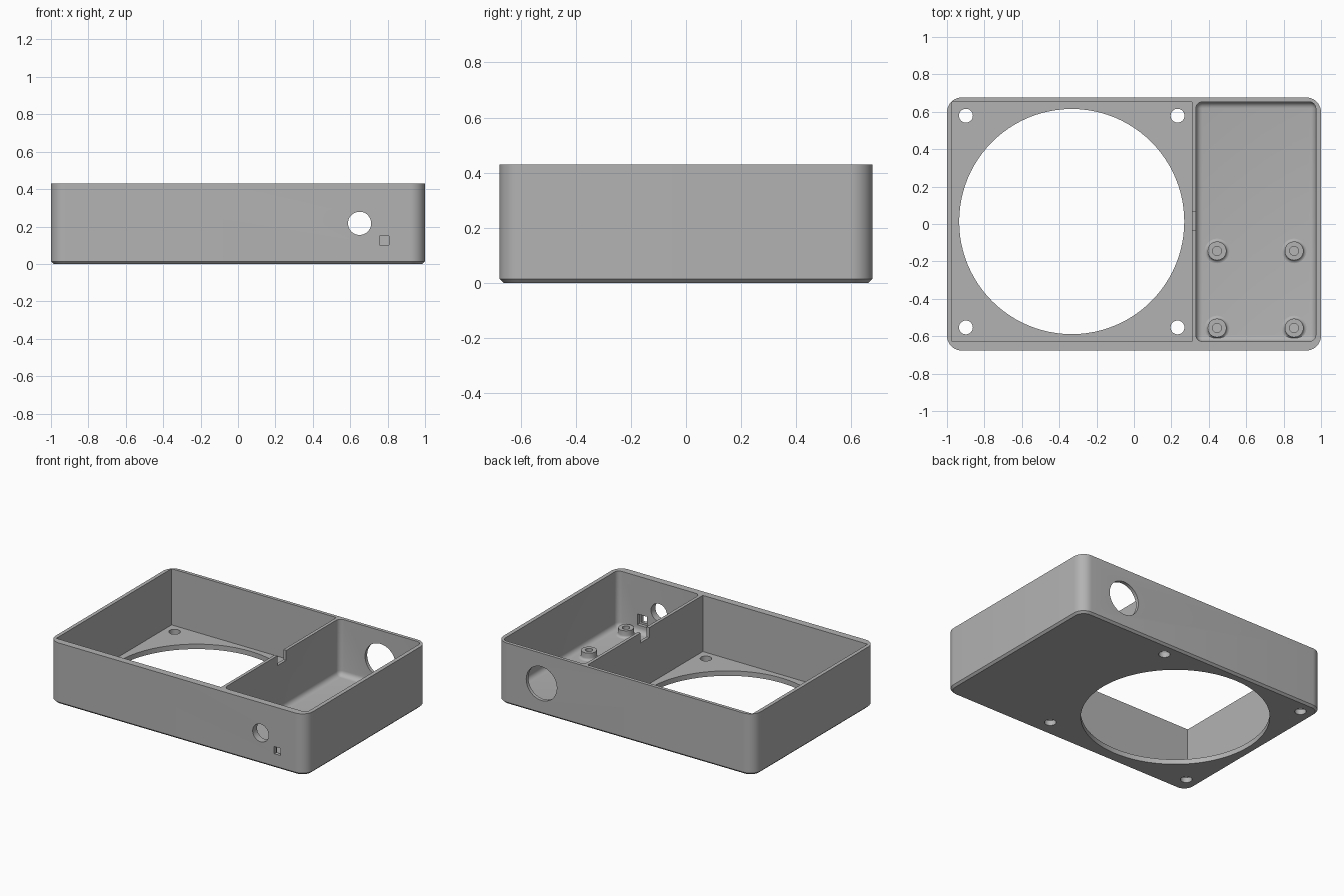
import bpy, bmesh, math
from mathutils import Matrix, Vector

default = bpy.data.objects.get("Cube")
if default:
    bpy.data.objects.remove(default, do_unlink=True)

grey = bpy.data.materials.new("matte_grey")
grey.use_nodes = True
colour = (0.45, 0.45, 0.45, 1)
grey.diffuse_color = colour
grey.node_tree.nodes["Principled BSDF"].inputs["Base Color"].default_value = colour

HALF_Y, HEIGHT, FLOOR = 0.677, 0.43, 0.035
BACK, FRONT = 0.653, -0.628          # inner faces of the back and front walls
FAN = (-0.333, 0.013)
PORT_X, PORT_Z = 0.65, 0.217


def make_object(name, bm):
    bmesh.ops.recalc_face_normals(bm, faces=bm.faces)
    mesh = bpy.data.meshes.new(name)
    bm.to_mesh(mesh)
    bm.free()
    mesh.materials.append(grey)
    obj = bpy.data.objects.new(name, mesh)
    bpy.context.collection.objects.link(obj)
    return obj


def bevel(bm, test, size, segments):
    edges = [e for e in bm.edges if test(*[v.co for v in e.verts])]
    bmesh.ops.bevel(bm, geom=edges, offset=size, offset_type='OFFSET',
                    segments=segments, profile=0.5, affect='EDGES')


def upright(a, b):
    return abs(a.z - b.z) > 0.1


def box_mesh(low, high):
    bm = bmesh.new()
    bmesh.ops.create_cube(bm, size=1)
    low, high = Vector(low), Vector(high)
    for v in bm.verts:
        v.co = Vector(low[i] + (v.co[i] + 0.5) * (high[i] - low[i]) for i in range(3))
    return bm


def box(name, low, high):
    return make_object(name, box_mesh(low, high))


def cylinder(name, centre, radius, depth, along_y=False, sides=48):
    bm = bmesh.new()
    turn = Matrix.Rotation(math.pi / 2, 4, 'X') if along_y else Matrix()
    bmesh.ops.create_cone(bm, cap_ends=True, segments=sides, radius1=radius,
                          radius2=radius, depth=depth,
                          matrix=Matrix.Translation(centre) @ turn)
    return make_object(name, bm)


def cut(target, cutter):
    mod = target.modifiers.new("cut", 'BOOLEAN')
    mod.operation, mod.solver, mod.object = 'DIFFERENCE', 'EXACT', cutter
    bpy.context.view_layer.objects.active = target
    bpy.ops.object.modifier_apply(modifier=mod.name)
    bpy.data.objects.remove(cutter, do_unlink=True)


def smooth(obj):
    bpy.ops.object.select_all(action='DESELECT')
    obj.select_set(True)
    bpy.context.view_layer.objects.active = obj
    bpy.ops.object.shade_smooth_by_angle(angle=math.radians(30))


# Outer body: rounded corners and a small chamfer under the base
bm = box_mesh((-1, -HALF_Y, 0), (1, HALF_Y, HEIGHT))
bevel(bm, upright, 0.08, 10)
bevel(bm, lambda a, b: max(a.z, b.z) < 0.001, 0.014, 1)
case = make_object("enclosure_body", bm)

# Square-cornered fan bay
cut(case, box("fan_bay", (-0.974, FRONT, FLOOR), (0.309, BACK, 1)))

# Electronics bay with filleted walls and floor
bm = box_mesh((0.331, FRONT, FLOOR), (0.972, BACK, 1))
bevel(bm, lambda a, b: upright(a, b) or max(a.z, b.z) < 0.1, 0.035, 6)
cut(case, make_object("electronics_bay", bm))

# Fan opening and its four screw holes
cut(case, cylinder("fan_opening", (*FAN, 0), 0.602, 0.2, sides=96))
for sx in (-1, 1):
    for sy in (-1, 1):
        cut(case, cylinder("screw_hole", (FAN[0] + sx * 0.566, FAN[1] + sy * 0.566, 0),
                           0.037, 0.2, sides=32))

# Cable notch in the partition
cut(case, box("cable_notch", (0.29, -0.033, 0.36), (0.35, 0.063, 1)))

# Wall ports: round front port, large back port, small square window with inner recess
cut(case, cylinder("front_port", (PORT_X, -HALF_Y, PORT_Z), 0.062, 0.2, True))
cut(case, cylinder("back_port", (PORT_X, HALF_Y, PORT_Z), 0.119, 0.2, True, 64))
for name, half, start in (("window", 0.025, -0.8), ("window_recess", 0.038, -0.652)):
    cut(case, box(name, (0.781 - half, start, 0.125 - half),
                  (0.781 + half, -0.58, 0.125 + half)))
smooth(case)

# Standoffs: hollow posts with a flared foot, turned from a profile
flare = [(0.066 - 0.016 * math.sin(t), 0.016 * (1 - math.cos(t)))
         for t in (i * math.pi / 8 for i in range(5))]
profile = [(0.024, 0.002), (0.024, 0.05), (0.05, 0.05)] + flare[::-1]
for x, side in ((0.444, "right"), (0.856, "left")):
    for y, end in ((-0.556, "front"), (-0.144, "back")):
        bm = bmesh.new()
        verts = [bm.verts.new((r, 0, z)) for r, z in profile]
        edges = [bm.edges.new(pair) for pair in zip(verts, verts[1:])]
        edges.append(bm.edges.new((verts[-1], verts[0])))
        bmesh.ops.spin(bm, geom=verts + edges, cent=(0, 0, 0), axis=(0, 0, 1),
                       angle=math.tau, steps=32, use_merge=True)
        bmesh.ops.remove_doubles(bm, verts=bm.verts, dist=0.0001)
        post = make_object(f"standoff_{end}_{side}", bm)
        post.location = (x, y, FLOOR)
        smooth(post)
